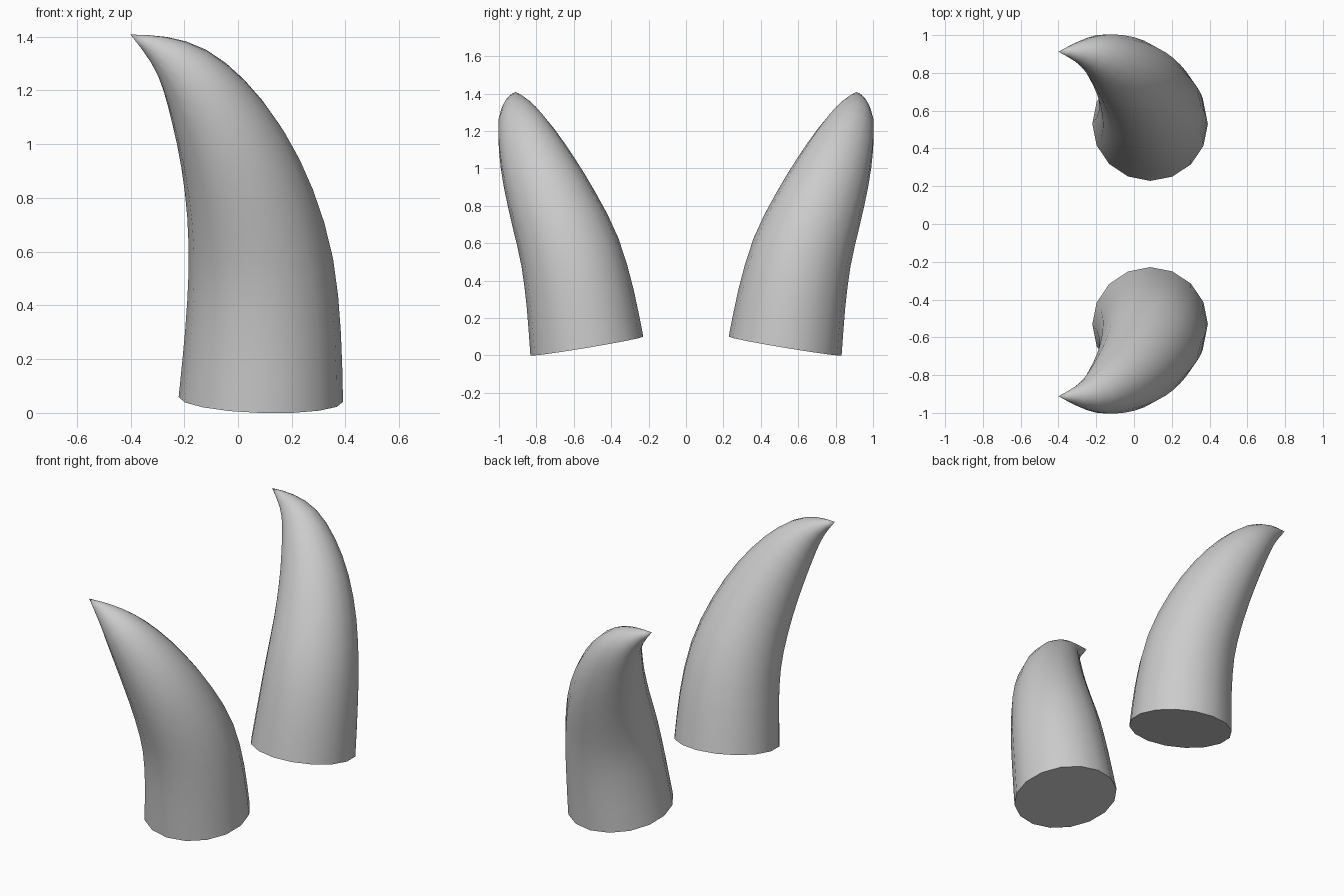
import bpy, bmesh, math
from mathutils import Vector

if "Cube" in bpy.data.objects:
    bpy.data.objects.remove(bpy.data.objects["Cube"])

SIDES, STEPS = 16, 2

# Horn spine: x, y, z, radius
SPINE = [
    (0.085, 0.53, 0.05, 0.306),
    (0.093, 0.565, 0.30, 0.29),
    (0.085, 0.62, 0.55, 0.27),
    (0.045, 0.705, 0.78, 0.24),
    (-0.02, 0.785, 0.98, 0.204),
    (-0.105, 0.85, 1.15, 0.16),
    (-0.195, 0.893, 1.272, 0.112),
    (-0.295, 0.91, 1.352, 0.056),
    (-0.40, 0.912, 1.408, 0.0),
]

horn_grey = bpy.data.materials.new("horn grey")
horn_grey.diffuse_color = (0.6, 0.6, 0.6, 1)
horn_grey.use_nodes = True
horn_grey.node_tree.nodes["Principled BSDF"].inputs["Base Color"].default_value = horn_grey.diffuse_color


def smooth_spine():
    """Catmull-Rom interpolation of the spine, radius included."""
    p = [Vector(s) for s in SPINE]
    p = [2 * p[0] - p[1]] + p + [2 * p[-1] - p[-2]]
    out = []
    for i in range(1, len(p) - 2):
        a, b, c, d = p[i - 1:i + 3]
        for k in range(STEPS):
            t = k / STEPS
            out.append(0.5 * (2 * b + (c - a) * t + (2 * a - 5 * b + 4 * c - d) * t * t
                              + (3 * b - a - 3 * c + d) * t ** 3))
    return out + [p[-2]]


def make_horn(name, side):
    pts = smooth_spine()
    bm = bmesh.new()
    rings = []
    u = Vector((1, 0, 0))
    for i, p in enumerate(pts[:-1]):
        c = p.xyz
        # The base is cut at a slight slant; other rings follow the spine
        n = (pts[i + 1].xyz - pts[i - 1].xyz) if i else Vector((0.03, 0.167, 1))
        n.normalize()
        u = (u - n * u.dot(n)).normalized()
        v = n.cross(u)
        ring = []
        for k in range(SIDES):
            a = 2 * math.pi * k / SIDES
            q = c + p.w * (u * math.cos(a) + v * math.sin(a))
            ring.append(bm.verts.new((q.x, q.y * side, q.z)))
        rings.append(ring)
    tip = bm.verts.new((pts[-1].x, pts[-1].y * side, pts[-1].z))

    # Base cap, walls and pointed end
    bm.faces.new(rings[0])
    for k in range(SIDES):
        j = (k + 1) % SIDES
        for lo, hi in zip(rings, rings[1:]):
            bm.faces.new((lo[k], lo[j], hi[j], hi[k]))
        bm.faces.new((rings[-1][k], rings[-1][j], tip))
    bmesh.ops.recalc_face_normals(bm, faces=bm.faces)

    mesh = bpy.data.meshes.new(name)
    bm.to_mesh(mesh)
    bm.free()
    mesh.materials.append(horn_grey)
    obj = bpy.data.objects.new(name, mesh)
    bpy.context.collection.objects.link(obj)
    bpy.ops.object.select_all(action='DESELECT')
    obj.select_set(True)
    bpy.context.view_layer.objects.active = obj
    bpy.ops.object.shade_smooth_by_angle(angle=math.radians(45))


make_horn("back_horn", 1)
make_horn("front_horn", -1)
